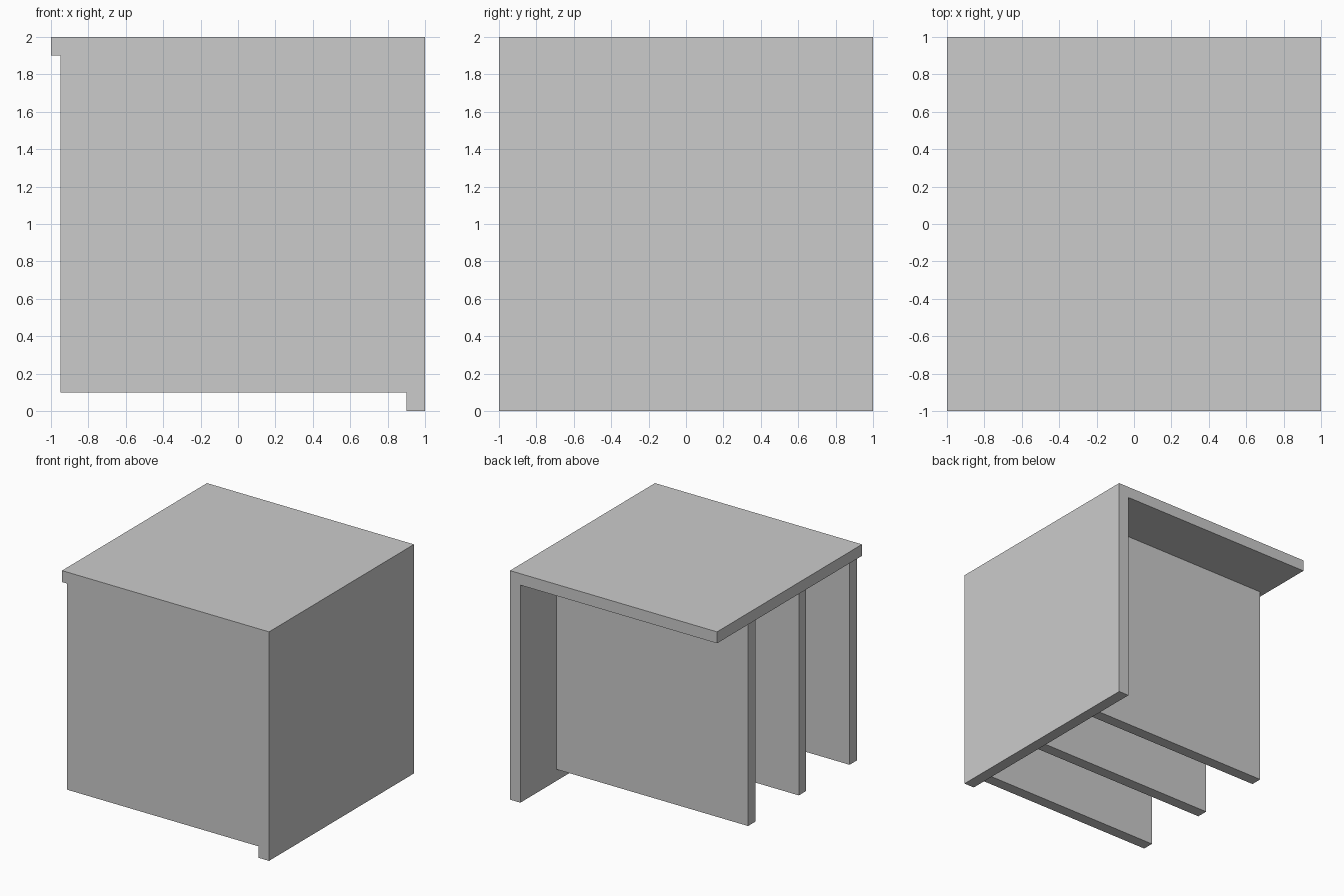
import bpy
import bmesh
from mathutils import Vector

if "Cube" in bpy.data.objects:
    bpy.data.objects.remove(bpy.data.objects["Cube"])


def extrude_profile(name, profile, y0, y1):
    """Solid made from an (x, z) outline swept along y."""
    bm = bmesh.new()
    face = bm.faces.new([bm.verts.new((x, y0, z)) for x, z in profile])
    swept = bmesh.ops.extrude_face_region(bm, geom=[face], use_keep_orig=True)["geom"]
    moved = [v for v in swept if isinstance(v, bmesh.types.BMVert)]
    bmesh.ops.translate(bm, verts=moved, vec=Vector((0, y1 - y0, 0)))
    bmesh.ops.recalc_face_normals(bm, faces=bm.faces)
    mesh = bpy.data.meshes.new(name)
    bm.to_mesh(mesh)
    bm.free()
    obj = bpy.data.objects.new(name, mesh)
    bpy.context.collection.objects.link(obj)
    return obj


T = 0.1  # board thickness

# Top board and full-height side wall as one L-shaped shell
extrude_profile("top_and_side_wall",
                [(-1, 2), (-1, 2 - T), (1 - T, 2 - T), (1 - T, 0), (1, 0), (1, 2)],
                -1, 1)

# Three evenly spaced dividers, hung below the top and butted to the wall
divider = [(-0.95, 0.1), (1 - T, 0.1), (1 - T, 2 - T), (-0.95, 2 - T)]
for i, name in enumerate(("front_divider", "middle_divider", "back_divider")):
    y = -1 + 0.7 * i
    extrude_profile(name, divider, y, y + T)
